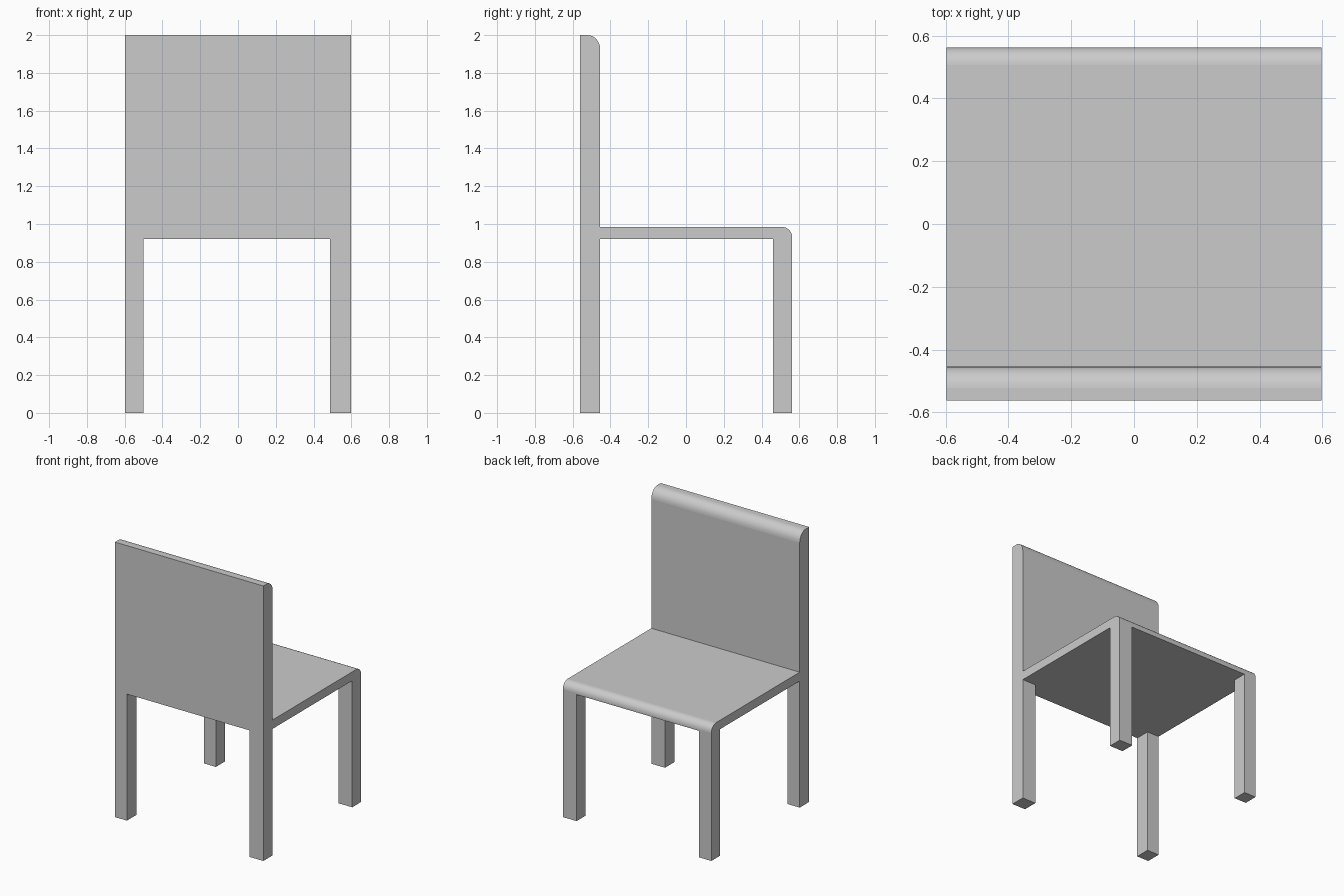
import bpy, bmesh, math

if "Cube" in bpy.data.objects:
    bpy.data.objects.remove(bpy.data.objects["Cube"])

# Main dimensions
Y_BACK, Y_FRONT = -0.562, 0.562
Y_REST = -0.454            # front face of backrest and rear legs
Y_LEG = 0.46               # inner face of the other leg pair
Z_UNDER, Z_SEAT, Z_TOP = 0.92, 0.985, 2.0
STATIONS = [-0.597, -0.5, 0.487, 0.597]   # leg edges across the width
SEGS = 8


def corner(y, z, ry, rz):
    """Quarter ellipse around an outer corner, from vertical face to top."""
    return [(y - ry + ry * math.cos(a), z - rz + rz * math.sin(a))
            for a in (i * math.pi / 2 / SEGS for i in range(SEGS + 1))]


# Side profile: underside, rounded seat edge, seat, rounded backrest top
profile = [(Y_BACK, Z_UNDER), (Y_REST, Z_UNDER), (Y_LEG, Z_UNDER), (Y_FRONT, Z_UNDER)]
seat_start = len(profile)
profile += corner(Y_FRONT, Z_SEAT, 0.055, 0.055)
profile.append((Y_REST, Z_SEAT))
rest_start = len(profile)
profile += corner(Y_REST, Z_TOP, 0.068, 0.075)
profile.append((Y_BACK, Z_TOP))
n = len(profile)
round_faces = set(range(seat_start, seat_start + SEGS)) | set(range(rest_start, rest_start + SEGS))

bm = bmesh.new()
rings = [[bm.verts.new((x, y, z)) for y, z in profile] for x in STATIONS]
leg_faces = []
for s in range(3):
    for i in range(n):
        j = (i + 1) % n
        f = bm.faces.new((rings[s][i], rings[s][j], rings[s + 1][j], rings[s + 1][i]))
        f.smooth = i in round_faces
        if s != 1 and i in (0, 2):
            leg_faces.append(f)
bm.faces.new(rings[0])
bm.faces.new(rings[-1])

# Legs: pull the four corner faces of the underside down to the floor
for f in leg_faces:
    res = bmesh.ops.extrude_face_region(bm, geom=[f])
    for v in res["geom"]:
        if isinstance(v, bmesh.types.BMVert):
            v.co.z = 0.0
bmesh.ops.delete(bm, geom=[f for f in leg_faces if f.is_valid], context='FACES_ONLY')

# Merge the flat faces split by the leg stations
bmesh.ops.recalc_face_normals(bm, faces=bm.faces)
bmesh.ops.dissolve_limit(bm, angle_limit=math.radians(1), verts=bm.verts, edges=bm.edges)

mesh = bpy.data.meshes.new("chair")
bm.to_mesh(mesh)
bm.free()
bpy.context.collection.objects.link(bpy.data.objects.new("chair", mesh))
